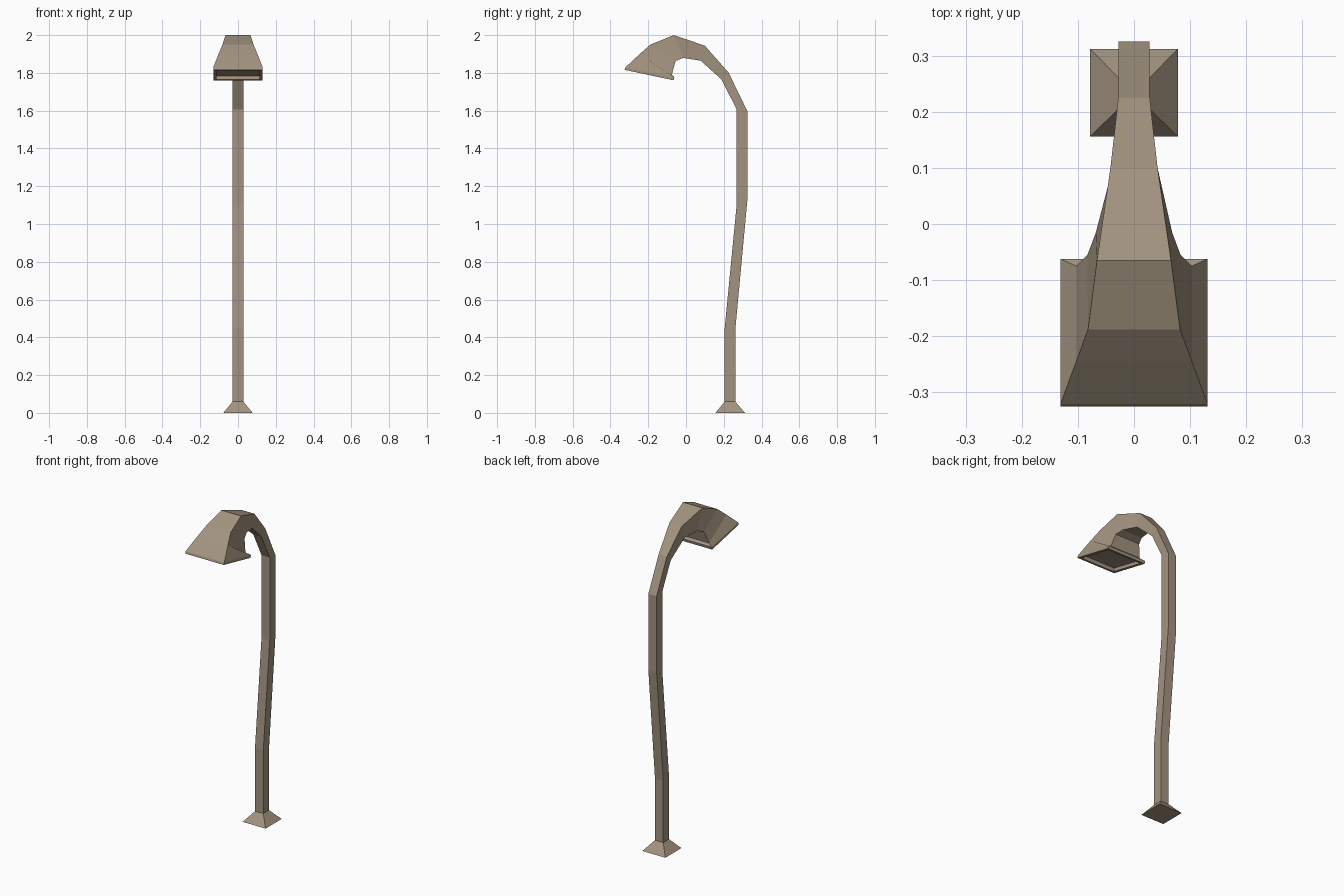
import bpy, bmesh

if "Cube" in bpy.data.objects:
    bpy.data.objects.remove(bpy.data.objects["Cube"])

mat = bpy.data.materials.new("warm taupe")
mat.diffuse_color = (0.37, 0.295, 0.215, 1)
mat.use_nodes = True
mat.node_tree.nodes["Principled BSDF"].inputs["Base Color"].default_value = mat.diffuse_color


def loft(name, sections, recess=False):
    """Four-sided loft; section = (outer y, z, half width, inner y, z, half width)."""
    bm = bmesh.new()
    rings = []
    for yo, zo, wo, yi, zi, wi in sections:
        rings.append([bm.verts.new(p) for p in
                      ((-wo, yo, zo), (wo, yo, zo), (wi, yi, zi), (-wi, yi, zi))])
    for a, b in zip(rings, rings[1:]):
        for i in range(4):
            j = (i + 1) % 4
            bm.faces.new((a[i], a[j], b[j], b[i]))
    bm.faces.new(rings[0])
    cap = bm.faces.new(rings[-1])
    bmesh.ops.recalc_face_normals(bm, faces=bm.faces)
    if recess:
        # frame around the light opening, then the sunken panel
        bmesh.ops.inset_region(bm, faces=[cap], thickness=0.025)
        bm.normal_update()
        n = cap.normal.copy()
        walls = bmesh.ops.inset_region(bm, faces=[cap], thickness=0.0005)
        for v in cap.verts:
            v.co -= n * 0.02
    me = bpy.data.meshes.new(name)
    bm.to_mesh(me)
    bm.free()
    me.materials.append(mat)
    ob = bpy.data.objects.new(name, me)
    bpy.context.collection.objects.link(ob)
    return ob


W = 0.028
# flared foot
loft("base_foot", [
    (0.312, 0.0, 0.078, 0.156, 0.0, 0.078),
    (0.261, 0.06, W, 0.205, 0.06, W),
])

# bent post, curved neck and flared lamp head in one sweep
loft("post_and_lamp_head", [
    (0.261, 0.06, W, 0.205, 0.06, W),
    (0.261, 0.44, W, 0.205, 0.45, W),
    (0.325, 1.127, W, 0.268, 1.10, W),
    (0.325, 1.597, W, 0.268, 1.607, W),
    (0.225, 1.802, W, 0.188, 1.765, W),
    (0.10, 1.944, 0.042, 0.077, 1.865, 0.044),
    (-0.065, 2.0, 0.066, -0.015, 1.879, 0.068),
    (-0.188, 1.95, 0.082, -0.055, 1.863, 0.083),
    (-0.245, 1.90, 0.103, -0.075, 1.79, 0.103),
    (-0.321, 1.829, 0.131, -0.062, 1.777, 0.131),
    (-0.325, 1.816, 0.131, -0.066, 1.761, 0.131),
], recess=True)
